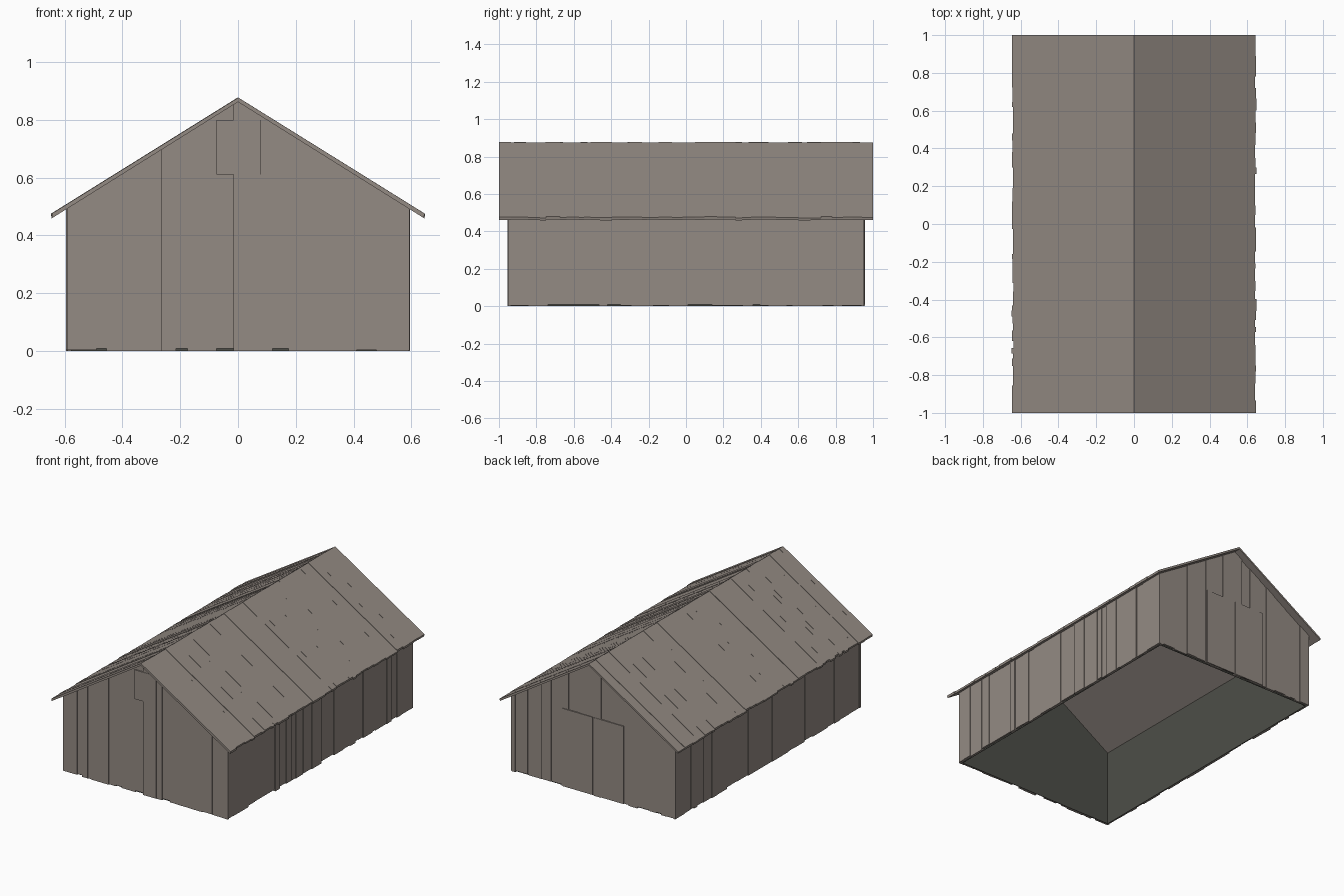
import bpy, bmesh, random
from mathutils import Vector

random.seed(7)
cube = bpy.data.objects.get("Cube")
if cube:
    bpy.data.objects.remove(cube, do_unlink=True)

RIDGE, SLOPE = 0.862, 0.625      # underside of the roof boards
HALF_X, HALF_Y = 0.592, 0.952    # outer wall planes
THICK = 0.014


def material(name, rgb):
    mat = bpy.data.materials.new(name)
    mat.use_nodes = True
    mat.diffuse_color = (*rgb, 1)
    bsdf = mat.node_tree.nodes["Principled BSDF"]
    bsdf.inputs["Base Color"].default_value = (*rgb, 1)
    bsdf.inputs["Roughness"].default_value = 0.9
    return mat


WOOD = material("weathered_wood", (0.295, 0.256, 0.228))
DARK = material("dark_lining", (0.074, 0.076, 0.064))


def finish(name, bm, *mats):
    bmesh.ops.recalc_face_normals(bm, faces=bm.faces)
    mesh = bpy.data.meshes.new(name)
    bm.to_mesh(mesh)
    bm.free()
    for mat in mats:
        mesh.materials.append(mat)
    obj = bpy.data.objects.new(name, mesh)
    bpy.context.collection.objects.link(obj)
    return obj


def prism(bm, outline, place, near, far):
    """Extrude a 2D outline between two depths; place maps (u, v, depth) to 3D."""
    rings = [[bm.verts.new(place(u, v, d)) for u, v in outline] for d in (near, far)]
    n = len(outline)
    for ring in rings:
        bm.faces.new(ring)
    for i in range(n):
        j = (i + 1) % n
        bm.faces.new((rings[0][i], rings[0][j], rings[1][j], rings[1][i]))


def seams(start, end, narrow, wide):
    """Random board edges from start to end."""
    edges = [start]
    while edges[-1] < end - wide:
        edges.append(edges[-1] + random.uniform(narrow, wide))
    return edges + [end]


def roof_z(x):
    return RIDGE - SLOPE * abs(x)


def gable(name, edges, side):
    """Vertical boards cut to the roof line."""
    bm = bmesh.new()
    for a, b in zip(edges, edges[1:]):
        foot = random.choice((0, 0, 0.004, 0.009))
        outline = [(a, foot), (b, foot), (b, roof_z(b))]
        if a < 0 < b:
            outline.append((0, RIDGE))
        outline.append((a, roof_z(a)))
        outer = HALF_Y + random.uniform(-0.004, 0.004)
        prism(bm, outline, lambda u, v, d: Vector((u, side * d, v)), HALF_Y - THICK, outer)
    finish(name, bm, WOOD)


def side_wall(name, side):
    bm = bmesh.new()
    edges = seams(-HALF_Y, HALF_Y, 0.03, 0.13)
    for a, b in zip(edges, edges[1:]):
        foot = random.choice((0, 0, 0.004, 0.009))
        outline = [(a, foot), (b, foot), (b, 0.492), (a, 0.492)]
        outer = HALF_X + random.uniform(-0.004, 0.004)
        prism(bm, outline, lambda u, v, d: Vector((side * d, u, v)), HALF_X - THICK, outer)
    finish(name, bm, WOOD)


def roof_slope(name, side):
    """Boards running from ridge to eave with uneven ends and thickness."""
    bm = bmesh.new()
    edges = seams(-1, 1, 0.025, 0.075)
    for a, b in zip(edges, edges[1:]):
        eave = 0.64 + random.uniform(-0.004, 0.005)
        top = random.uniform(0.012, 0.016)
        outline = [(0, RIDGE), (eave, roof_z(eave)),
                   (eave + 0.003, roof_z(eave) + top), (0, RIDGE + top)]
        prism(bm, outline, lambda u, v, d: Vector((side * u, d, v)), a, b)
    finish(name, bm, WOOD)


def panel(name, x0, x1, z0, z1, side):
    """Flush boarded leaf standing just proud of a gable."""
    bm = bmesh.new()
    prism(bm, [(x0, z0), (x1, z0), (x1, z1), (x0, z1)],
          lambda u, v, d: Vector((u, side * d, v)), HALF_Y - 0.002, HALF_Y + 0.006)
    finish(name, bm, WOOD)


# Boarded walls
front_edges = [-0.592, -0.49, -0.455, -0.415, -0.39, -0.265, -0.215, -0.175, -0.075,
               -0.015, 0.08, 0.12, 0.175, 0.23, 0.32, 0.41, 0.48, 0.555, 0.592]
gable("front_wall", front_edges, -1)
gable("back_wall", seams(-HALF_X, HALF_X, 0.03, 0.11), 1)
side_wall("left_wall", 1)
side_wall("right_wall", -1)

# Roof
roof_slope("left_roof", 1)
roof_slope("right_roof", -1)

# Loft hatch at the front, double doors at the back
panel("loft_hatch", -0.075, 0.08, 0.61, 0.80, -1)
panel("left_door", 0.002, 0.22, 0.004, 0.51, 1)
panel("right_door", -0.22, -0.002, 0.004, 0.51, 1)

# Hollow lining, open at the bottom: dark walls, wooden ceiling
bm = bmesh.new()
lx, ly = HALF_X - THICK, HALF_Y - THICK
top = roof_z(lx) - 0.003
outline = [(-lx, 0), (lx, 0), (lx, top), (0, RIDGE - 0.003), (-lx, top)]
prism(bm, outline, lambda u, v, d: Vector((u, d, v)), -ly, ly)
bm.normal_update()
bmesh.ops.recalc_face_normals(bm, faces=bm.faces)
bmesh.ops.delete(bm, geom=[f for f in bm.faces if f.normal.z < -0.9], context='FACES_ONLY')
for face in bm.faces:
    face.material_index = 1 if face.normal.z > 0.3 else 0
lining = finish("inner_lining", bm, DARK, WOOD)
shell = lining.modifiers.new("Thickness", 'SOLIDIFY')
shell.thickness = 0.004
shell.offset = -1
